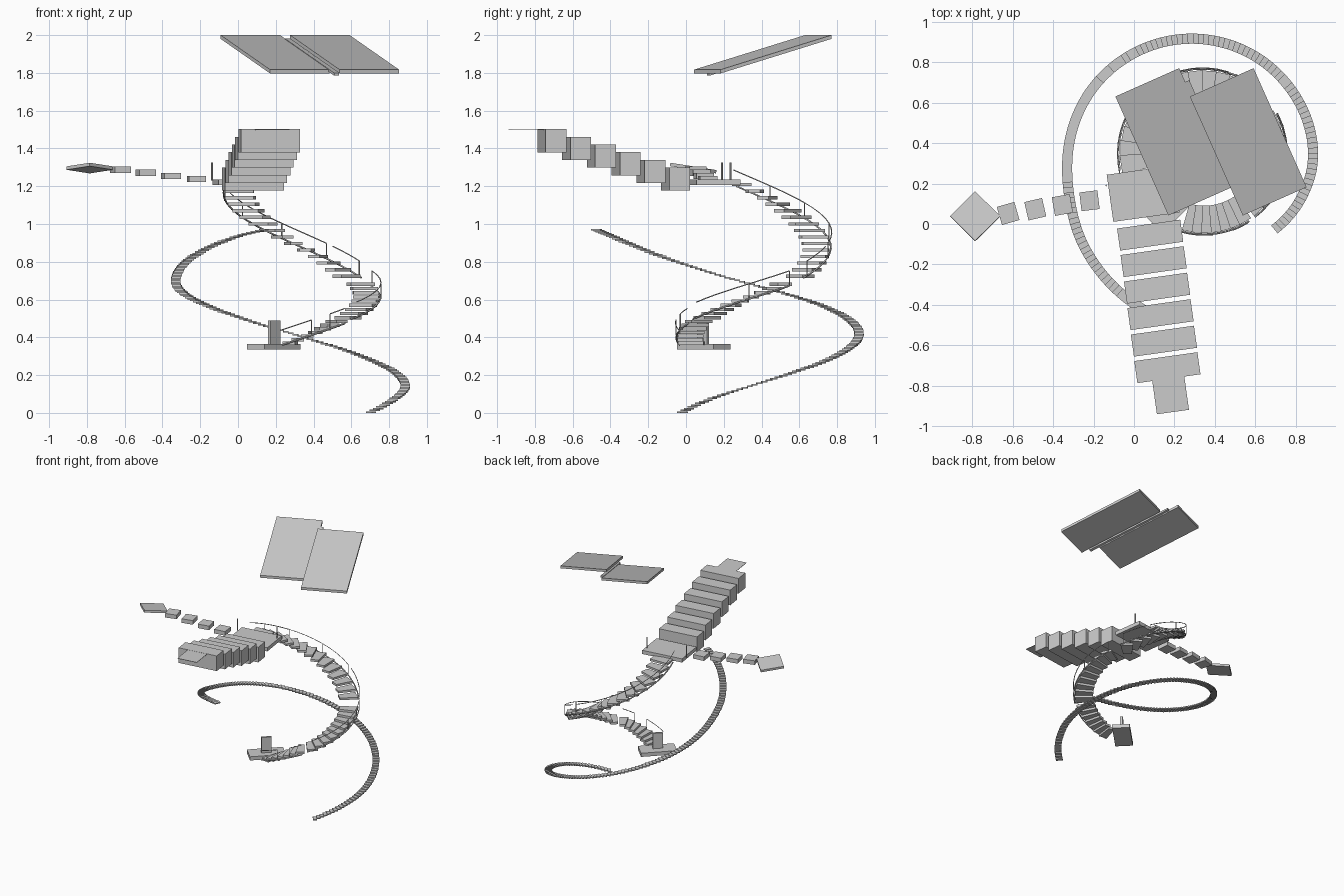
import bpy, bmesh, math
from mathutils import Vector, Matrix

if "Cube" in bpy.data.objects:
    bpy.data.objects.remove(bpy.data.objects["Cube"])


def finish(name, bm):
    bmesh.ops.recalc_face_normals(bm, faces=bm.faces)
    me = bpy.data.meshes.new(name)
    bm.to_mesh(me)
    bm.free()
    ob = bpy.data.objects.new(name, me)
    bpy.context.collection.objects.link(ob)
    return ob


def prism(bm, pts, h):
    """Extrude a flat outline upward by h."""
    lo = [bm.verts.new(p) for p in pts]
    hi = [bm.verts.new(Vector(p) + Vector((0, 0, h))) for p in pts]
    bm.faces.new(lo)
    bm.faces.new(hi)
    n = len(pts)
    for i in range(n):
        j = (i + 1) % n
        bm.faces.new((lo[i], lo[j], hi[j], hi[i]))


def box(name, loc, size, rot=0, tilt=0):
    bm = bmesh.new()
    m = (Matrix.Translation(loc) @ Matrix.Rotation(math.radians(tilt), 4, 'X')
         @ Matrix.Rotation(math.radians(rot), 4, 'Z') @ Matrix.Diagonal((*size, 1)))
    bmesh.ops.create_cube(bm, size=1, matrix=m)
    return finish(name, bm)


def slab(name, p, u, v, h):
    bm = bmesh.new()
    p, u, v = Vector(p), Vector(u), Vector(v)
    prism(bm, [p, p + u, p + u + v, p + v], h)
    return finish(name, bm)


def polar(c, a, r, z):
    a = math.radians(a)
    return Vector((c[0] + r * math.cos(a), c[1] + r * math.sin(a), z))


def tube(name, pts, rad=0.003):
    cu = bpy.data.curves.new(name, 'CURVE')
    cu.dimensions = '3D'
    cu.bevel_depth = rad
    cu.bevel_resolution = 0
    cu.use_fill_caps = True
    sp = cu.splines.new('POLY')
    sp.points.add(len(pts) - 1)
    for q, p in zip(sp.points, pts):
        q.co = (*p, 1)
    ob = bpy.data.objects.new(name, cu)
    bpy.context.collection.objects.link(ob)


def spline(keys, t):
    """Catmull-Rom through keys, t in 0..1."""
    f = t * (len(keys) - 1)
    i = min(int(f), len(keys) - 2)
    f -= i
    k = [keys[max(0, min(len(keys) - 1, i + d))] for d in (-1, 0, 1, 2)]
    return 0.5 * (2 * k[1] + (k[2] - k[0]) * f + (2 * k[0] - 5 * k[1] + 4 * k[2] - k[3]) * f * f
                  + (3 * k[1] - k[0] - 3 * k[2] + k[3]) * f ** 3)


# wide outer spiral of thin narrow treads: (angle, radius, height)
OC = (0.285, 0.31)
keys = [Vector(k) for k in ((-39.5, .53, 0), (-18, .572, .075), (5, .602, .15), (46, .606, .28),
                            (87, .606, .41), (135, .607, .56), (188, .62, .715),
                            (219, .68, .825), (245, .75, .925), (262, .805, .975))]
fine = [polar(OC, *spline(keys, i / 3000)) for i in range(3001)]
path, acc, step = [fine[0]], 0, 0.027
for a, b in zip(fine, fine[1:]):
    acc += (b - a).length
    if acc >= step:
        path.append(b)
        acc -= step
bm = bmesh.new()
for a, b in zip(path, path[1:]):
    d = Vector((b.x - a.x, b.y - a.y, 0))
    s = Vector((-d.y, d.x, 0)).normalized() * 0.025
    e = a + d * 1.1
    prism(bm, [a - s, e - s, e + s, a + s], 0.008)
finish("outer_spiral_steps", bm)

# inner spiral staircase in three flights: start/end angle, start/end height, count
IC = (0.347, 0.355)
R0 = 0.265
FLIGHTS = {"lower": (-106, -57, .36, .475, 7, .4), "middle": (-52, 28, .495, .672, 9, .4),
           "upper": (41, 192, .715, 1.2, 15, .4)}
for nm, (a0, a1, z0, z1, n, R1) in FLIGHTS.items():
    bm = bmesh.new()
    da = (a1 - a0) / n
    for i in range(n):
        # outer radius opens slightly toward the top landing
        r = R1 + (.02 * i / n if nm == "upper" else 0)
        a, z = a0 + da * i, z0 + (z1 - z0) * i / (n - 1)
        e = a + da * 1.35
        prism(bm, [polar(IC, a, R0, z), polar(IC, a, r, z), polar(IC, e, r, z),
                   polar(IC, e, R0, z)], 0.017)
    finish(nm + "_flight_steps", bm)
    edge = [polar(IC, a0 + (a1 - a0) * i / 16, R1 + .006 + (.02 * i / 16 if nm == "upper" else 0),
                  z0 + (z1 - z0) * i / 16) for i in range(17)]
    tube(nm + "_stringer", edge, 0.005)

# broken handrails with posts: flight, start/end angle, posts
RAILS = [("lower", -106, -84, (-84,)), ("lower", -70, -58, (-70,)), ("middle", -47, 28, (-3, 28)),
         ("upper", 44, 68, (44,)), ("upper", 73, 140, (73, 106, 140)),
         ("upper", 140, 194, (168,))]
for k, (nm, a, e, posts) in enumerate(RAILS):
    a0, a1, z0, z1, n, R1 = FLIGHTS[nm]

    def rail(x, up):
        f = (x - a0) / (a1 - a0)
        return polar(IC, x, R1 + .01 + (.02 * f if nm == "upper" else 0), z0 + (z1 - z0) * f + up)
    tube(f"handrail_{k}", [rail(a + (e - a) * i / 8, .08) for i in range(9)])
    for p in posts:
        tube(f"rail_post_{k}_{p}", [rail(p, 0), rail(p, .08)])

# landings, pillar and landing posts
box("lower_landing", (.19, .095, .35), (.27, .13, .03), 45)
box("pillar", (.192, .09, .425), (.075, .018, .13), 45)
box("upper_landing", (.045, .15, 1.221), (.33, .235, .03), 8)
for i, (x, y) in enumerate(((-.137, .19), (.185, .235))):
    tube(f"landing_post_{i}", [(x, y, 1.23), (x, y, 1.325)], 0.005)

# steep flight of floating block steps with thin end plate
for i in range(6):
    box(f"block_step_{i}", (.08 + .017 * i, -.055 - .131 * i, 1.238 + .0405 * i), (.315, .11, .123), 8)
box("end_plate", (.18, -.84, 1.4995), (.16, .18, .003), 8)

# small stepping slabs leading to tilted diamond slab
for i in range(4):
    box(f"stepping_slab_{i}", (-.22 - .134 * i, .115 - .021 * i, 1.238 + .0165 * i),
        (.09, .093, .033), 7 + 3 * i)
box("diamond_slab", (-.785, .038, 1.296), (.175, .175, .018), 45, -9)

# two sloping roof panels and joint trim
U, V = (.315, .14, 0), (.262, -.588, -.183)
slab("roof_panel_left", (-.092, .63, 1.98), U, V, .02)
slab("roof_panel_right", (.276, .63, 1.98), U, V, .02)
slab("roof_joint_trim", (.248, .70, 1.968), (.025, .011, 0), V, .014)
